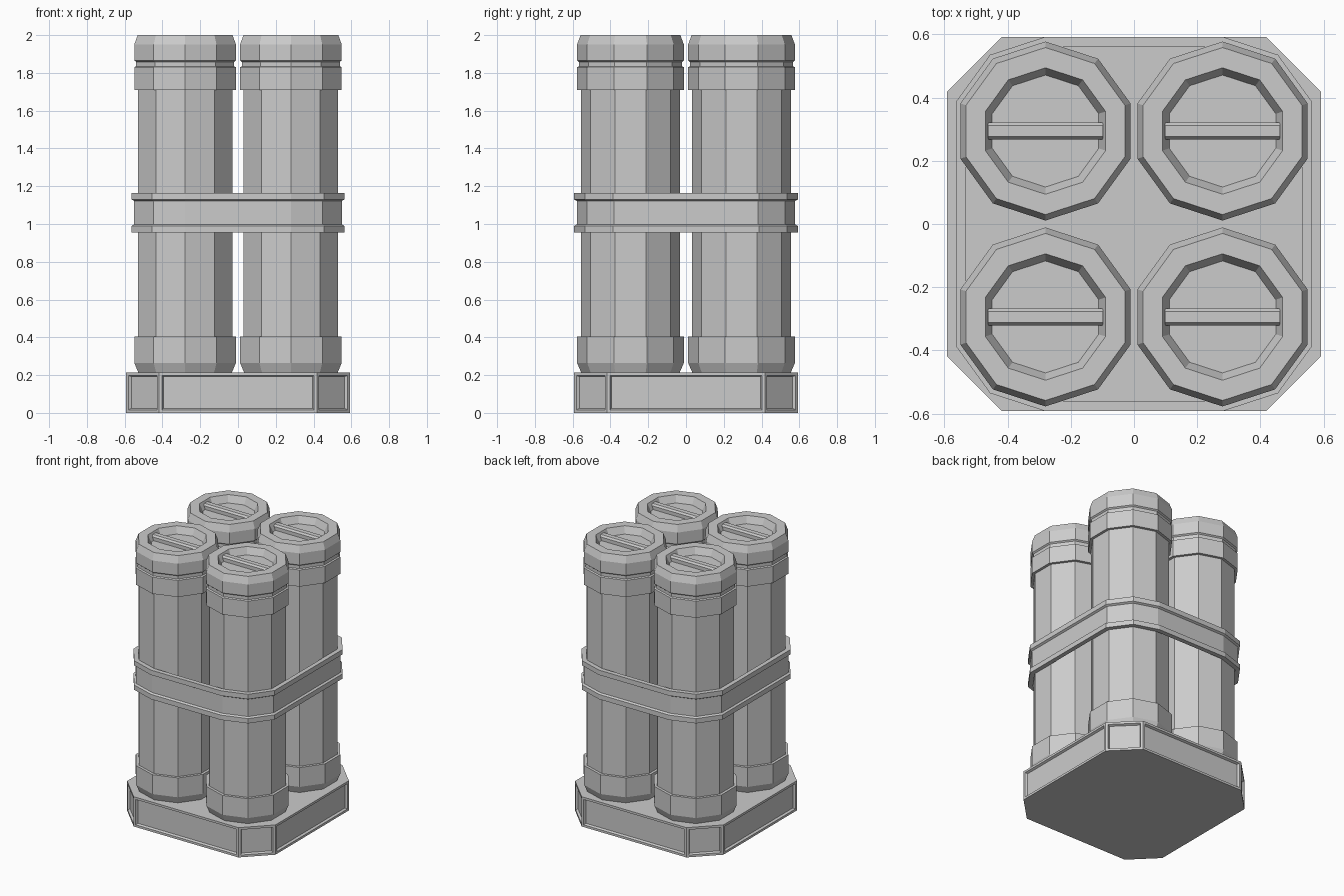
import bpy, bmesh
from math import sin, cos, pi

if "Cube" in bpy.data.objects:
    bpy.data.objects.remove(bpy.data.objects["Cube"])

CX, CY, SIDES = 0.28, 0.294, 10


def finish(name, bm):
    bmesh.ops.recalc_face_normals(bm, faces=bm.faces)
    me = bpy.data.meshes.new(name)
    bm.to_mesh(me)
    bm.free()
    ob = bpy.data.objects.new(name, me)
    bpy.context.collection.objects.link(ob)
    return ob


def bridge(bm, a, b):
    n = len(a)
    return [bm.faces.new((a[i], a[(i + 1) % n], b[(i + 1) % n], b[i])) for i in range(n)]


def decagon(r):
    # corners point along +y and -y
    return [(r * cos(pi / 2 + 2 * pi * k / SIDES), r * sin(pi / 2 + 2 * pi * k / SIDES))
            for k in range(SIDES)]


def strap_outline(r):
    # outline wrapped around four decagonal tubes of radius r
    q = [(CX + r * cos(pi / 10 + k * pi / 5), CY + r * sin(pi / 10 + k * pi / 5)) for k in range(3)]
    out = q + [(-x, y) for x, y in reversed(q)]
    return out + [(-x, -y) for x, y in out]


def ring(bm, pts, z):
    return [bm.verts.new((x, y, z)) for x, y in pts]


# base: chamfered square plate with a recessed panel in each side
H, C, BASE_Z = 0.592, 0.418, 0.215
outline = [(C, -H), (H, -C), (H, C), (C, H), (-C, H), (-H, C), (-H, -C), (-C, -H)]
bm = bmesh.new()
low, high = ring(bm, outline, 0), ring(bm, outline, BASE_Z)
sides = bridge(bm, low, high)
bm.faces.new(low[::-1])
bm.faces.new(high)
bmesh.ops.recalc_face_normals(bm, faces=bm.faces)
bmesh.ops.inset_individual(bm, faces=sides, thickness=0.023, depth=0)
bmesh.ops.inset_individual(bm, faces=sides, thickness=0.01, depth=-0.015)
finish("base", bm)

# tube profile: foot, shaft, collar, groove, cap and recessed lid
PROFILE = [(0.259, 0.21), (0.283, 0.265), (0.283, 0.405), (0.263, 0.405), (0.263, 1.71),
           (0.283, 1.71), (0.283, 1.83), (0.273, 1.835), (0.273, 1.858), (0.283, 1.866),
           (0.283, 1.95), (0.264, 2.0), (0.2, 2.0), (0.177, 1.95)]


def tube(name, x, y):
    bm = bmesh.new()
    rings = [ring(bm, decagon(r), z) for r, z in PROFILE]
    for a, b in zip(rings, rings[1:]):
        bridge(bm, a, b)
    bm.faces.new(rings[0][::-1])
    bm.faces.new(rings[-1])
    finish(name, bm).location = (x, y, 0)


def grip(name, x, y):
    # bevelled bar across the lid recess
    bm = bmesh.new()
    section = [(-0.027, 1.945), (-0.027, 1.975), (-0.017, 1.988),
               (0.017, 1.988), (0.027, 1.975), (0.027, 1.945)]
    ends = [[bm.verts.new((sx, sy, sz)) for sy, sz in section] for sx in (-0.182, 0.182)]
    bridge(bm, *ends)
    bm.faces.new(ends[0])
    bm.faces.new(ends[1][::-1])
    finish(name, bm).location = (x, y, 0)


for fb, sy in (("front", -1), ("back", 1)):
    for lr, sx in (("left", -1), ("right", 1)):
        tube(f"tube_{fb}_{lr}", sx * CX, sy * CY)
        grip(f"lid_grip_{fb}_{lr}", sx * CX, sy * CY)

# strap: flanged band wrapped around all four tubes
STRAP = [(0.265, 0.955), (0.298, 0.955), (0.298, 0.99), (0.284, 0.998),
         (0.284, 1.122), (0.298, 1.13), (0.298, 1.165), (0.265, 1.165)]
bm = bmesh.new()
rings = [ring(bm, strap_outline(r), z) for r, z in STRAP]
for a, b in zip(rings, rings[1:] + rings[:1]):
    bridge(bm, a, b)
finish("strap", bm)
